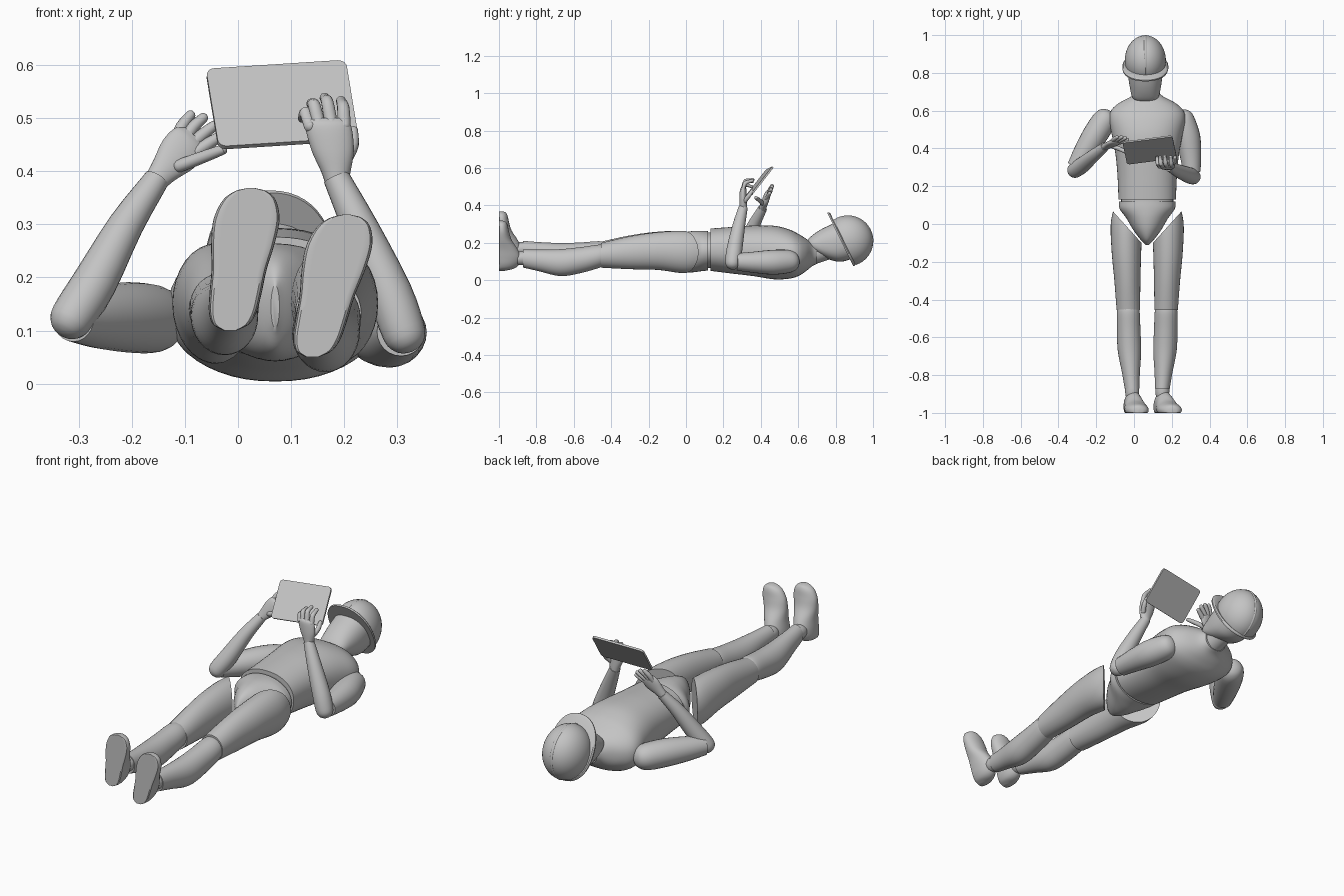
import bpy, bmesh, math
from mathutils import Vector, Matrix

cube = bpy.data.objects.get("Cube")
if cube:
    bpy.data.objects.remove(cube)

grey = bpy.data.materials.new("mannequin_grey")
grey.use_nodes = True
tone = (0.55, 0.55, 0.55, 1)
grey.diffuse_color = tone
grey.node_tree.nodes["Principled BSDF"].inputs["Base Color"].default_value = tone

X, Y, Z = Vector((1, 0, 0)), Vector((0, 1, 0)), Vector((0, 0, 1))
MID = 0.07  # x of the body's centre line


def finish(bm, name):
    bmesh.ops.recalc_face_normals(bm, faces=bm.faces)
    mesh = bpy.data.meshes.new(name)
    bm.to_mesh(mesh)
    bm.free()
    mesh.materials.append(grey)
    mesh.shade_smooth()
    mesh.set_sharp_from_angle(angle=math.radians(38))
    obj = bpy.data.objects.new(name, mesh)
    bpy.context.collection.objects.link(obj)
    return obj


def smooth_path(keys, steps):
    """Catmull-Rom through keys of (x, y, z, radius u, radius v)."""
    k = [Vector(p) for p in keys]
    k = [k[0] * 2 - k[1]] + k + [k[-1] * 2 - k[-2]]
    out = []
    for a, b, c, d in zip(k, k[1:], k[2:], k[3:]):
        for i in range(steps):
            t = i / steps
            out.append((b * 2 + (c - a) * t + (a * 2 - b * 5 + c * 4 - d) * t**2
                        + (b * 3 - a - c * 3 + d) * t**3) * 0.5)
    return out + [k[-2]]


def loft(name, keys, u=X, v=Z, steps=5, sides=32, sole=None, cut=None, power=1.0):
    """Skin of elliptical rings; optional flat sole in y and cutting plane."""
    bm = bmesh.new()
    rings = []
    for p in smooth_path(keys, steps):
        ring = []
        for i in range(sides):
            a = math.tau * i / sides
            c, s = math.cos(a), math.sin(a)
            c, s = (math.copysign(abs(w) ** power, w) for w in (c, s))
            co = Vector(p[:3]) + u * (max(p[3], 0.001) * c) + v * (max(p[4], 0.001) * s)
            if sole is not None:
                co.y = max(co.y, sole)
            ring.append(bm.verts.new(co))
        rings.append(ring)
    for r, q in zip(rings, rings[1:]):
        for i in range(sides):
            j = (i + 1) % sides
            bm.faces.new((r[i], r[j], q[j], q[i]))
    bm.faces.new(rings[0])
    bm.faces.new(rings[-1])
    if cut:
        bmesh.ops.bisect_plane(bm, geom=bm.verts[:] + bm.edges[:] + bm.faces[:],
                               plane_co=cut[0], plane_no=cut[1], clear_outer=True)
        bmesh.ops.holes_fill(bm, edges=[e for e in bm.edges if e.is_boundary])
    return finish(bm, name)


def limb(name, keys, start=True, end=True, sides=24):
    """Round tube through (x, y, z, radius) with optional domed ends."""
    d = (Vector(keys[-1][:3]) - Vector(keys[0][:3])).normalized()
    u = d.cross(Y if abs(d.y) < 0.8 else Z).normalized()

    def dome(k, sign):
        out = []
        for deg in (40, 65, 85):
            a = math.radians(deg)
            p = Vector(k[:3]) + d * (sign * k[3] * math.sin(a))
            out.append((*p, k[3] * math.cos(a), k[3] * math.cos(a)))
        return out
    pts = [(*k, k[3]) for k in keys]
    if start:
        pts = dome(keys[0], -1)[::-1] + pts
    if end:
        pts += dome(keys[-1], 1)
    return loft(name, pts, u, d.cross(u), 3, sides)


# Torso, waist and pelvis
loft("torso", [(MID, y, z, rx, rz) for y, z, rx, rz in (
    (.13, .163, .152, .113), (.25, .16, .157, .125), (.36, .157, .167, .135),
    (.47, .148, .187, .143), (.55, .14, .202, .132), (.60, .135, .192, .113),
    (.64, .135, .15, .088), (.675, .137, .085, .062), (.7, .14, .06, .052))],
    sides=48, power=.9)
loft("waist", [(MID, .1, .16, .138, .095), (MID, .15, .16, .138, .095)], steps=2)
loft("pelvis", [(MID, y, z, rx, rz) for y, z, rx, rz in (
    (.118, .157, .15, .105), (.08, .156, .146, .108), (.03, .152, .11, .11),
    (-.03, .148, .075, .102), (-.08, .145, .038, .08), (-.112, .145, .008, .04))],
    sides=40)

# Legs and feet: side sign, lift of the foot, sideways lean of the toes
for label, s, lift, lean, heel in (("right", -1, .05, .04, .085), ("left", 1, 0, .065, .07)):
    x = lambda off: MID + s * off
    loft(label + "_thigh", [(x(off), y, z + lift * max(0, -y) * .3, rx, rz)
         for off, y, z, rx, rz in (
        (.105, .1, .15, .068, .09), (.11, 0, .15, .083, .113),
        (.11, -.15, .156, .078, .101), (.105, -.3, .147, .069, .088),
        (.1, -.455, .133, .062, .066))],
        cut=(Vector((x(.11), -.012, 0)), Vector((-s * .74, .67, 0))))
    loft(label + "_shin", [(x(off), y, z + lift * (-y - .2) / .72, rx, rz)
         for off, y, z, rx, rz in (
        (.1, -.43, .132, .05, .05), (.1, -.465, .128, .06, .062),
        (.098, -.56, .108, .062, .069), (.094, -.67, .094, .062, .072),
        (.086, -.79, .106, .047, .057), (.08, -.872, .116, .039, .048))])
    limb(label + "_ankle", [(x(.08), -.86, .117 + lift, .036), (x(.08), -.9, .117 + lift, .036)])
    loft(label + "_foot", [(x(heel) + lean * t / .27, -1 + h * .3, .05 + lift + t, w, h * .7)
         for t, w, h in (
        (0, .012, .03), (.012, .034, .08), (.035, .045, .108), (.07, .049, .118),
        (.115, .052, .1), (.165, .06, .068), (.21, .062, .054),
        (.245, .05, .046), (.262, .03, .036), (.268, .008, .02))],
        u=X, v=Y, sole=-1)

# Arms
limb("right_upper_arm", [(-.16, .545, .122, .064), (-.21, .465, .125, .066),
                         (-.265, .375, .125, .058), (-.31, .3, .125, .046)], end=False)
limb("right_forearm", [(-.312, .285, .125, .041), (-.27, .315, .19, .042),
                       (-.21, .365, .3, .033), (-.153, .41, .385, .024)], end=False)
limb("left_upper_arm", [(.262, .545, .1, .062), (.285, .46, .096, .066),
                        (.3, .36, .096, .056), (.307, .27, .098, .046)], end=False)
limb("left_forearm", [(.312, .25, .098, .041), (.286, .26, .17, .042),
                      (.232, .282, .29, .034), (.185, .305, .388, .025)], end=False)

# Palms
loft("right_palm", [(-.16, .405, .375, .021, .02), (-.14, .415, .4, .027, .019),
                    (-.112, .427, .432, .039, .018), (-.092, .436, .457, .036, .015),
                    (-.083, .44, .468, .022, .008)],
     u=Vector((.76, 0, -.65)), v=Y, sides=24)
loft("left_palm", [(.186, .306, .375, .021, .021), (.184, .306, .4, .028, .021),
                   (.178, .305, .44, .04, .02), (.17, .306, .485, .043, .017),
                   (.168, .308, .5, .032, .009)], u=X, v=Y, sides=24)

# Fingers: base, knuckle and tip of each
fingers = {
    "right_index": ((-.118, .435, .455), (-.105, .45, .485), (-.09, .46, .505)),
    "right_middle": ((-.104, .437, .455), (-.085, .45, .482), (-.066, .46, .5)),
    "right_ring": ((-.088, .437, .45), (-.065, .448, .47), (-.046, .455, .485)),
    "right_little": ((-.078, .432, .437), (-.055, .44, .452), (-.035, .447, .465)),
    "right_thumb": ((-.11, .41, .41), (-.07, .395, .425), (-.03, .375, .44)),
    "left_index": ((.136, .305, .485), (.127, .318, .51), (.122, .35, .5)),
    "left_middle": ((.152, .305, .49), (.143, .318, .525), (.138, .352, .527)),
    "left_ring": ((.175, .305, .492), (.168, .318, .53), (.163, .356, .538)),
    "left_little": ((.2, .306, .487), (.198, .318, .52), (.194, .354, .532)),
    "left_thumb": ((.205, .315, .425), (.216, .335, .45), (.217, .352, .475)),
}
for label, (a, b, c) in fingers.items():
    limb(label + "_finger", [(*a, .012), (*b, .0115), (*c, .0095)], sides=14)

# Tablet: rounded slab tilted between the hands
u = Vector((.263, .034, .017)).normalized()
v = Vector((-.022, .114, .146)).normalized()
w = u.cross(v).normalized()
v = w.cross(u)
bm = bmesh.new()
bmesh.ops.create_cube(bm, size=1)
bmesh.ops.scale(bm, vec=(.266, .187, .01), verts=bm.verts)
corners = [e for e in bm.edges if abs((e.verts[0].co - e.verts[1].co).z) > .005]
bmesh.ops.bevel(bm, geom=corners, offset=.016, segments=5, profile=.5, affect='EDGES')
frame = Matrix((u, v, w)).transposed().to_4x4()
bmesh.ops.transform(bm, matrix=Matrix.Translation((.083, .392, .525)) @ frame, verts=bm.verts)
finish(bm, "tablet")

# Head and helmet share a frame tilted towards the tablet
UP = Vector((0, .9, .44)).normalized()
FWD = Vector((0, -.44, .9)).normalized()
ORIGIN = Vector((.06, .83, .22))


def tilted(h, f, rx, rf):
    return (*(ORIGIN + UP * h + FWD * f), rx, rf)


limb("neck", [(MID, .64, .135, .06), (.066, .71, .15, .055), (.06, .79, .18, .056)])
loft("head", [tilted(h, (f0 + f1) / 2, rx, (f1 - f0) / 2) for h, f0, f1, rx in (
    (.02, -.12, .093, .095), (-.03, -.115, .094, .093), (-.07, -.1, .094, .089),
    (-.11, -.065, .09, .082), (-.145, -.02, .082, .074), (-.165, .005, .072, .06),
    (-.17, .02, .058, .03))], u=X, v=FWD, power=.85)


def shell(name, rx, rf, rh, low):
    keys = []
    for i in range(10):
        h = low + (rh - low) * math.sin(math.pi / 2 * i / 9)
        k = math.sqrt(max(0, 1 - (h / rh) ** 2))
        keys.append(tilted(.027 + h, -.024, rx * k, rf * k))
    loft(name, keys, u=X, v=FWD, steps=2, sides=40)


shell("helmet_dome", .109, .134, .134, -.027)
shell("helmet_ridge", .03, .136, .137, -.02)
loft("helmet_brim", [tilted(-.006, 0, .121, .158), tilted(.002, 0, .122, .159),
                     tilted(.008, -.002, .116, .152)], u=X, v=FWD, steps=2, sides=48, power=.9)
